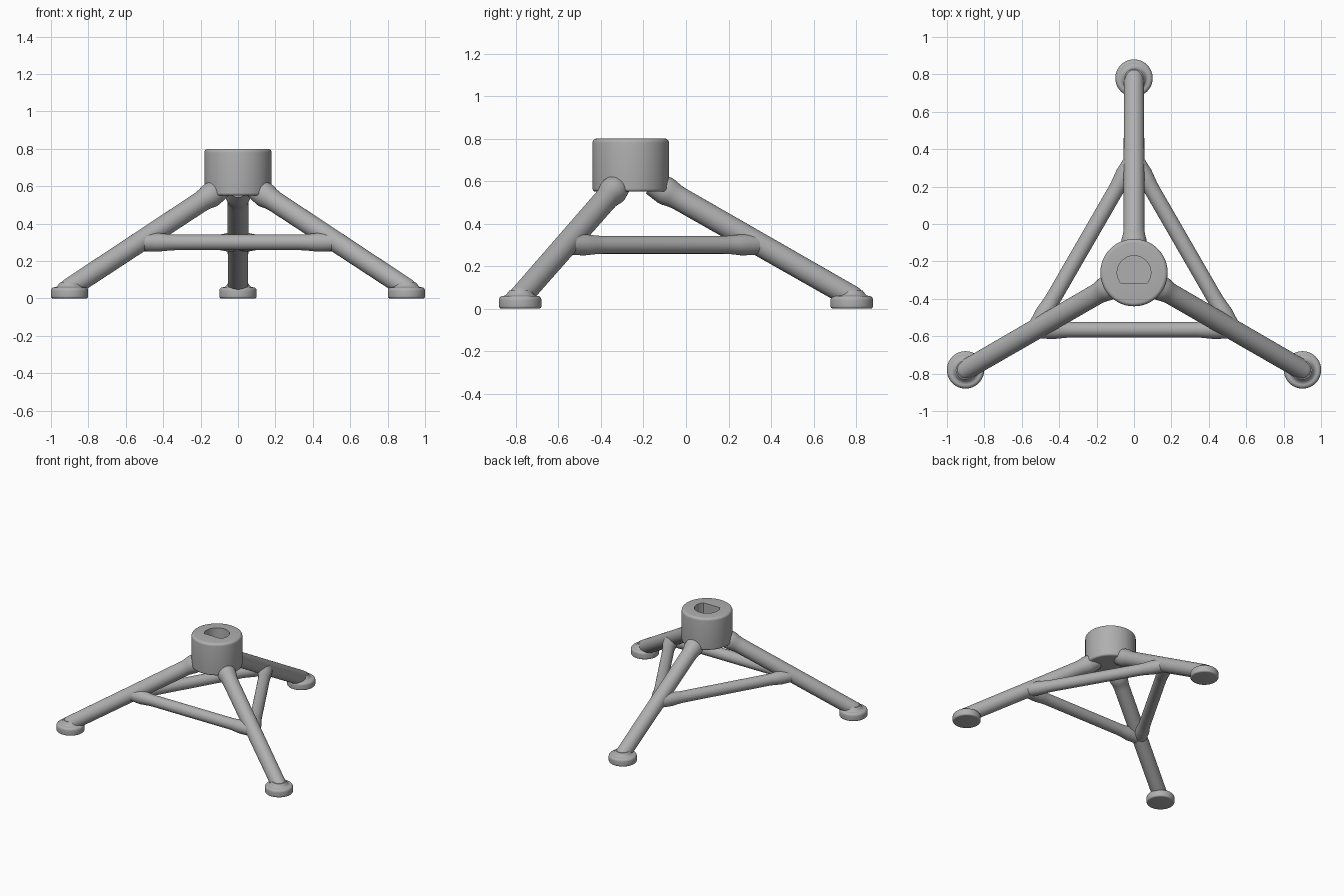
import bpy, bmesh, math
from mathutils import Vector

if "Cube" in bpy.data.objects:
    bpy.data.objects.remove(bpy.data.objects["Cube"])

# Main dimensions
CENTRE = Vector((0, -0.26, 0))
FOOT_DIST, NODE_DIST = 1.04, 0.61
BRACE_Z, LEG_R, BRACE_R = 0.30, 0.056, 0.042
SLOPE = math.tan(math.radians(29.7))
UP = Vector((0, 0, 1))

grey = bpy.data.materials.new("plain_grey")
grey.use_nodes = True
colour = (0.43, 0.43, 0.43, 1)
grey.diffuse_color = colour
grey.node_tree.nodes["Principled BSDF"].inputs["Base Color"].default_value = colour


def finish(name, bm):
    bmesh.ops.recalc_face_normals(bm, faces=bm.faces)
    mesh = bpy.data.meshes.new(name)
    bm.to_mesh(mesh)
    bm.free()
    mesh.materials.append(grey)
    obj = bpy.data.objects.new(name, mesh)
    bpy.context.collection.objects.link(obj)
    return obj


def smooth(obj):
    bpy.ops.object.select_all(action='DESELECT')
    obj.select_set(True)
    bpy.context.view_layer.objects.active = obj
    bpy.ops.object.shade_smooth_by_angle(angle=math.radians(40))


def lathe(name, origin, axis, profile, sides=48):
    """Revolve (radius, distance) pairs about an axis, with flat end caps."""
    bm = bmesh.new()
    turn = UP.rotation_difference(axis)
    rings = []
    for r, t in profile:
        angles = [math.tau * i / sides for i in range(sides)]
        rings.append([bm.verts.new(origin + turn @ Vector((r * math.cos(a), r * math.sin(a), t)))
                      for a in angles])
    for low, high in zip(rings, rings[1:]):
        for i in range(sides):
            j = (i + 1) % sides
            bm.faces.new((low[i], low[j], high[j], high[i]))
    bm.faces.new(rings[0])
    bm.faces.new(rings[-1])
    return finish(name, bm)


def arc(cr, ct, radius, start, end, steps=6):
    """Rounded corner of a profile, angles in degrees from the radial direction."""
    angles = [math.radians(start + (end - start) * i / steps) for i in range(steps + 1)]
    return [(cr + radius * math.cos(a), ct + radius * math.sin(a)) for a in angles]


def on_leg(direction, d):
    return CENTRE + direction * d + UP * (BRACE_Z - SLOPE * (d - NODE_DIST))


# Hub with rounded rim
hub = lathe("hub", CENTRE, UP,
            arc(0.165, 0.565, 0.015, -90, 0) + arc(0.16, 0.78, 0.02, 0, 90), 72)

# D-shaped blind socket
bm = bmesh.new()
flat = math.asin(-0.055 / 0.09)
steps = 40
outline = []
for i in range(steps + 1):
    a = flat + (math.pi - 2 * flat) * i / steps
    outline.append(bm.verts.new(CENTRE + Vector((0.09 * math.cos(a), 0.09 * math.sin(a), 0.66))))
face = bm.faces.new(outline)
top = bmesh.ops.extrude_face_region(bm, geom=[face])["geom"]
bmesh.ops.translate(bm, vec=UP * 0.3, verts=[v for v in top if isinstance(v, bmesh.types.BMVert)])
cutter = finish("socket_cutter", bm)
cutter.hide_render = True
cut = hub.modifiers.new("socket", 'BOOLEAN')
cut.operation, cut.object, cut.solver = 'DIFFERENCE', cutter, 'EXACT'
bpy.context.view_layer.objects.active = hub
bpy.ops.object.modifier_apply(modifier=cut.name)
bpy.data.objects.remove(cutter)
smooth(hub)

# Legs, feet and braces around the hub
names = ["back", "right", "left"]
directions = [Vector((math.cos(a), math.sin(a), 0))
              for a in (math.radians(90 + 120 * k) for k in range(3))]

for name, direction in zip(names, directions):
    start, end = on_leg(direction, 0.1), on_leg(direction, FOOT_DIST)
    span = end - start
    length = span.length
    flare = [(0.057, 0), (0.067, 0.07), (0.066, 0.09), (0.061, 0.11), (0.057, 0.135), (LEG_R, 0.16)]
    dome = arc(0, length, LEG_R - 0.002, 0, 88, 10)
    smooth(lathe(name + "_leg", start, span.normalized(), flare + dome))

    # Foot pad with a soft collar around the leg end
    collar = [(0.078, 0.06), (0.069, 0.063), (0.062, 0.069), (0.057, 0.078), (0.05, 0.086)]
    pad = arc(0.088, 0.012, 0.012, -90, 0) + arc(0.08, 0.04, 0.02, 0, 90)
    smooth(lathe(name + "_foot", CENTRE + direction * FOOT_DIST, UP, pad + collar))

for k, name in enumerate(["right_brace", "front_brace", "left_brace"]):
    a, b = (on_leg(directions[(k + n) % 3], NODE_DIST) for n in (0, 1))
    length = (b - a).length
    ease = [(0.046, 0), (0.05, 0.1), (0.046, 0.14), (0.043, 0.17), (BRACE_R, 0.2)]
    profile = ease + [(r, length - t) for r, t in reversed(ease)]
    smooth(lathe(name, a, (b - a).normalized(), profile))
